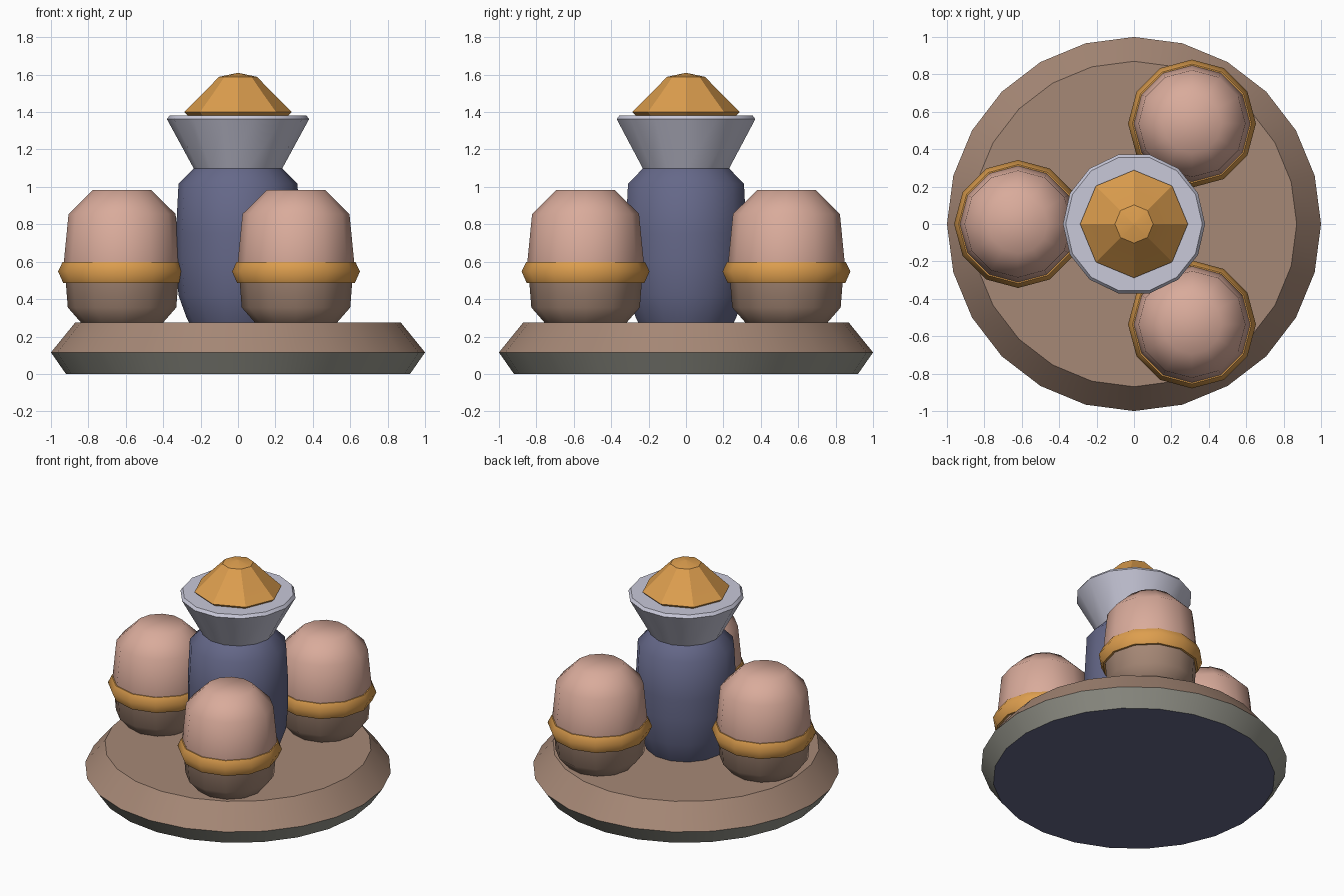
import bpy, math

if "Cube" in bpy.data.objects:
    bpy.data.objects.remove(bpy.data.objects["Cube"])


def lin(c):
    c /= 255
    return c / 12.92 if c <= 0.04045 else ((c + 0.055) / 1.055) ** 2.4


def mat(name, r, g, b):
    m = bpy.data.materials.new(name)
    m.diffuse_color = (lin(r), lin(g), lin(b), 1)
    m.use_nodes = True
    m.node_tree.nodes["Principled BSDF"].inputs["Base Color"].default_value = m.diffuse_color
    return m


BROWN = mat("brown", 166, 136, 118)
GREY = mat("warm_grey", 150, 150, 140)
BLUE = mat("slate_blue", 101, 104, 137)
PINK = mat("dusty_pink", 217, 171, 155)
GOLD = mat("gold", 221, 158, 78)
LAVENDER = mat("pale_lavender", 200, 200, 217)


def lathe(name, profile, sides, mats, bands=None, centre=(0, 0), closed=False, angle=30):
    """Spin (radius, z) points; bands gives a material index per segment, then bottom, top caps."""
    n = len(profile)
    verts = [(centre[0] + r * math.cos(2 * math.pi * k / sides),
              centre[1] + r * math.sin(2 * math.pi * k / sides), z)
             for r, z in profile for k in range(sides)]
    faces, idx = [], []
    for i in range(n if closed else n - 1):
        j = (i + 1) % n
        for k in range(sides):
            q = (k + 1) % sides
            faces.append((i * sides + k, i * sides + q, j * sides + q, j * sides + k))
            idx.append(bands[i] if bands else 0)
    if not closed:
        faces.append(tuple(reversed(range(sides))))
        faces.append(tuple(range((n - 1) * sides, n * sides)))
        idx += [bands[n - 1], bands[n]] if bands else [0, 0]
    me = bpy.data.meshes.new(name)
    me.from_pydata(verts, [], faces)
    for m in mats:
        me.materials.append(m)
    for p, i in zip(me.polygons, idx):
        p.material_index = i
        p.use_smooth = True
    me.set_sharp_from_angle(angle=math.radians(angle))
    ob = bpy.data.objects.new(name, me)
    bpy.context.collection.objects.link(ob)
    return ob


# Round base: grey lower bevel, brown upper bevel and top, blue underside
lathe("base", [(0.92, 0), (1.0, 0.115), (0.87, 0.275)], 24,
      [GREY, BROWN, BLUE], [0, 1, 2, 1])

# Central column
lathe("column", [(0.25, 0.25), (0.275, 0.30), (0.318, 0.42), (0.332, 0.60), (0.332, 0.75),
                 (0.318, 1.016), (0.235, 1.10)], 14, [BLUE], angle=45)

# Flared cup with a small rim bevel
lathe("cup", [(0.232, 1.09), (0.38, 1.362), (0.365, 1.382)], 14, [LAVENDER])

# Pointed cap
lathe("cap", [(0.265, 1.378), (0.288, 1.40), (0.195, 1.492), (0.102, 1.588), (0.005, 1.609)], 8, [GOLD])

# Three pods with bands, spaced evenly around the column
for i in range(3):
    a = math.pi + i * 2 * math.pi / 3
    c = (0.62 * math.cos(a), 0.62 * math.sin(a))
    lathe(f"pod_{i + 1}", [(0.18, 0.25), (0.22, 0.275), (0.29, 0.355), (0.305, 0.545),
                           (0.311, 0.60), (0.286, 0.855), (0.158, 0.982)], 12,
          [BROWN, PINK], [0, 0, 0, 1, 1, 1, 0, 1], c, angle=50)
    lathe(f"pod_band_{i + 1}", [(0.28, 0.487), (0.315, 0.487), (0.342, 0.548), (0.318, 0.598),
                                (0.28, 0.598)], 12, [GOLD], centre=c, closed=True, angle=50)
